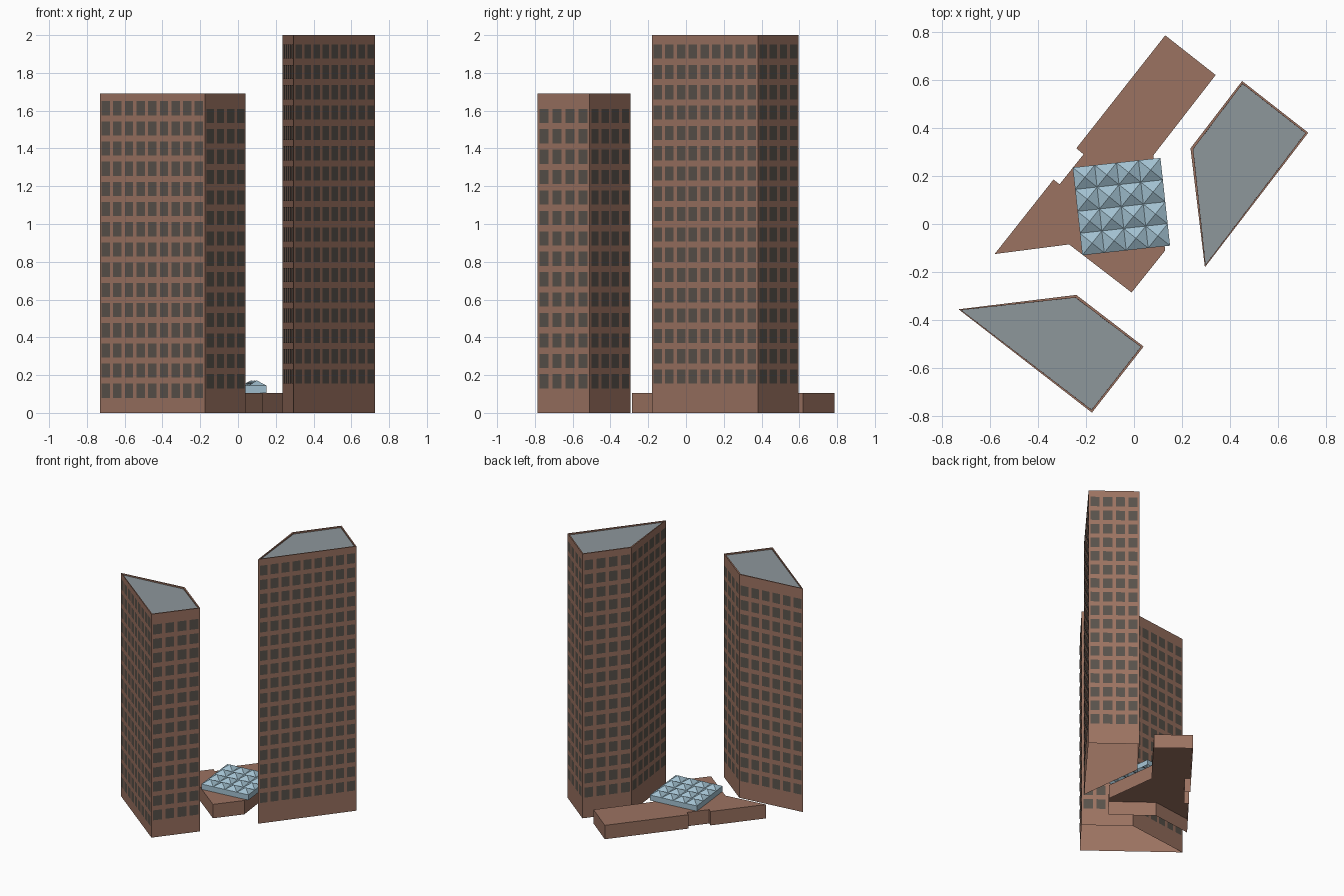
import bpy, bmesh
from mathutils import Vector

if "Cube" in bpy.data.objects:
    bpy.data.objects.remove(bpy.data.objects["Cube"])


def material(name, rgb):
    m = bpy.data.materials.new(name)
    m.diffuse_color = (*rgb, 1)
    m.use_nodes = True
    m.node_tree.nodes["Principled BSDF"].inputs["Base Color"].default_value = m.diffuse_color
    return m


BROWN = material("brown_stone", (0.33, 0.17, 0.12))
DARK = material("window_glass", (0.10, 0.085, 0.07))
GREY = material("roof_grey", (0.27, 0.31, 0.33))
BLUE = material("skylight_glass", (0.36, 0.53, 0.63))


def finish(bm, name, *mats):
    me = bpy.data.meshes.new(name)
    bm.to_mesh(me)
    bm.free()
    for m in mats:
        me.materials.append(m)
    ob = bpy.data.objects.new(name, me)
    bpy.context.collection.objects.link(ob)
    return ob


def prism(pts, z0, z1):
    """Walls and top of a counter-clockwise footprint, open underneath."""
    bm = bmesh.new()
    lo = [bm.verts.new((x, y, z0)) for x, y in pts]
    hi = [bm.verts.new((x, y, z1)) for x, y in pts]
    n = len(pts)
    for i in range(n):
        j = (i + 1) % n
        bm.faces.new((lo[i], lo[j], hi[j], hi[i]))
    cap = bm.faces.new(hi)
    bm.normal_update()
    return bm, cap


def tower(name, pts, height, grids):
    # walls with a thin parapet around a sunken roof
    bm, cap = prism(pts, 0, height)
    bmesh.ops.inset_individual(bm, faces=[cap], thickness=0.012)
    bmesh.ops.inset_individual(bm, faces=[cap], thickness=0.0002, depth=-0.01)
    cap.material_index = 1
    finish(bm, name, BROWN, GREY)
    # window panes, one grid per wall
    bm = bmesh.new()
    for i, (cols, rows, z0, z1) in enumerate(grids):
        a = Vector((*pts[i], 0))
        b = Vector((*pts[(i + 1) % len(pts)], 0))
        d = (b - a).normalized()
        out = Vector((d.y, -d.x, 0)) * 0.002
        pitch = (b - a).length / cols
        win_h = 0.075
        step = (z1 - z0 - win_h) / (rows - 1)
        for c in range(cols):
            p = a + d * pitch * (c + 0.14) + out
            q = a + d * pitch * (c + 0.86) + out
            for r in range(rows):
                z = Vector((0, 0, z0 + r * step))
                t = z + Vector((0, 0, win_h))
                bm.faces.new([bm.verts.new(v) for v in (p + z, q + z, q + t, p + t)])
    finish(bm, name + "_windows", DARK)


# two kite-shaped towers
tower("tall_tower",
      [(0.235, 0.315), (0.295, -0.18), (0.725, 0.38), (0.45, 0.595)], 2.0,
      [(n, 17, 0.155, 1.95) for n in (6, 9, 4, 4)])
tower("short_tower",
      [(-0.73, -0.355), (-0.175, -0.785), (0.04, -0.51), (-0.24, -0.295)], 1.69,
      [(9, 15, 0.08, 1.65), (4, 14, 0.13, 1.61), (4, 14, 0.13, 1.61), (6, 14, 0.13, 1.61)])

# low podium linking the towers
bm, _ = prism([(0.13, 0.785), (-0.24, 0.315), (-0.21, 0.29), (-0.31, 0.165),
               (-0.335, 0.185), (-0.58, -0.125), (-0.27, -0.085), (-0.01, -0.285),
               (0.13, -0.11), (0.08, 0.285), (0.34, 0.62)], 0, 0.105)
finish(bm, "podium", BROWN)

# skylight: low glass curb topped by a 4 x 4 field of pyramids
N = 4
origin = Vector((-0.215, -0.13, 0))
u = Vector((0.365, 0.04, 0)) / N
v = Vector((-0.04, 0.365, 0)) / N
corners = [origin, origin + u * N, origin + (u + v) * N, origin + v * N]
bm, cap = prism([(p.x, p.y) for p in corners], 0.105, 0.145)
bmesh.ops.delete(bm, geom=[cap], context='FACES_ONLY')
for i in range(N):
    for j in range(N):
        base = origin + u * i + v * j + Vector((0, 0, 0.145))
        ring = [bm.verts.new(p) for p in (base, base + u, base + u + v, base + v)]
        apex = bm.verts.new(base + (u + v) / 2 + Vector((0, 0, 0.027)))
        for k in range(4):
            bm.faces.new((ring[k], ring[(k + 1) % 4], apex))
bmesh.ops.remove_doubles(bm, verts=bm.verts, dist=0.0005)
finish(bm, "skylight", BLUE)
